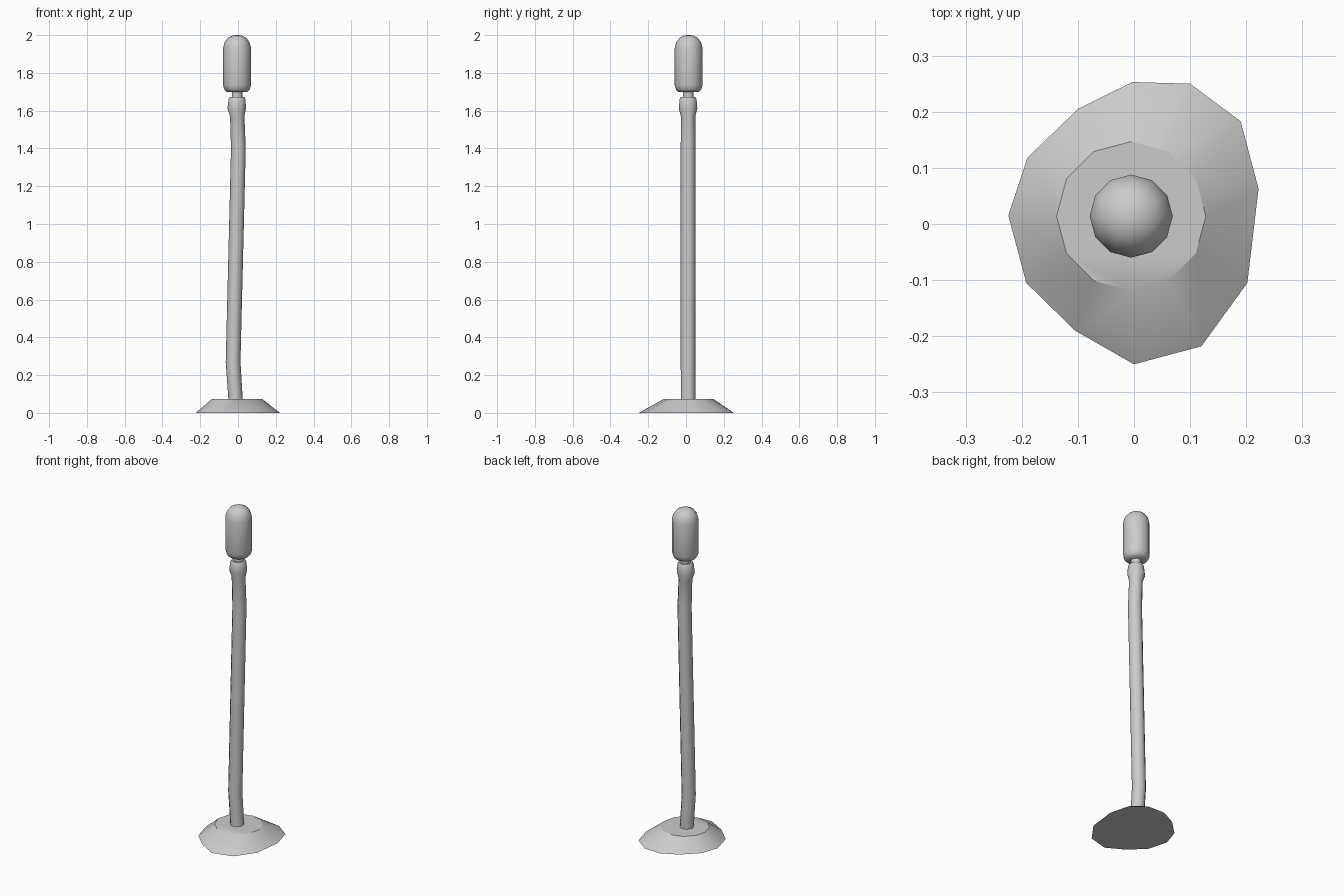
import bpy, bmesh, math

if "Cube" in bpy.data.objects:
    bpy.data.objects.remove(bpy.data.objects["Cube"])

SIDES = 12
CX, CY = -0.005, 0.014


def ring(x, y, z, r):
    """One 12-sided horizontal ring."""
    return [(x + r * math.cos(2 * math.pi * i / SIDES),
             y + r * math.sin(2 * math.pi * i / SIDES), z) for i in range(SIDES)]


def loft(name, rings, angle):
    """Skin a stack of rings and cap both ends."""
    bm = bmesh.new()
    loops = [[bm.verts.new(p) for p in r] for r in rings]
    for a, b in zip(loops, loops[1:]):
        for i in range(SIDES):
            j = (i + 1) % SIDES
            bm.faces.new((a[i], a[j], b[j], b[i]))
    bm.faces.new(loops[0][::-1])
    bm.faces.new(loops[-1])
    bmesh.ops.recalc_face_normals(bm, faces=bm.faces)
    mesh = bpy.data.meshes.new(name)
    bm.to_mesh(mesh)
    bm.free()
    ob = bpy.data.objects.new(name, mesh)
    bpy.context.collection.objects.link(ob)
    bpy.ops.object.select_all(action='DESELECT')
    ob.select_set(True)
    bpy.context.view_layer.objects.active = ob
    bpy.ops.object.shade_smooth_by_angle(angle=math.radians(angle))
    return ob


# Irregular foot outline, counter-clockwise from +x
foot = [(0.222, 0.063), (0.19, 0.183), (0.10, 0.25), (-0.003, 0.253),
        (-0.10, 0.205), (-0.19, 0.118), (-0.224, 0.015), (-0.192, -0.105),
        (-0.105, -0.19), (0.0, -0.25), (0.12, -0.218), (0.202, -0.105)]
loft("base", [[(x, y, 0) for x, y in foot], ring(CX, CY, 0.073, 0.133)], 30)

# Slightly bent pole with the swollen collar at its top: (x, z, radius)
pole = [(-0.012, 0.06, 0.038), (-0.026, 0.27, 0.039), (0.002, 1.40, 0.039),
        (-0.004, 1.57, 0.038), (-0.007, 1.61, 0.049), (-0.005, 1.66, 0.045),
        (-0.005, 1.673, 0.038)]
loft("pole", [ring(x, 0.011, z, r) for x, z, r in pole], 50)

# Thin neck between collar and head
loft("neck", [ring(CX, 0.012, z, 0.028) for z in (1.66, 1.71)], 40)

# Rounded microphone head: (z, radius)
head = [(1.70, 0.055), (1.712, 0.067), (1.735, 0.074), (1.93, 0.074),
        (1.962, 0.066), (1.985, 0.049), (1.997, 0.026), (2.0, 0.008)]
loft("microphone_head", [ring(CX, CY, z, r) for z, r in head], 50)
